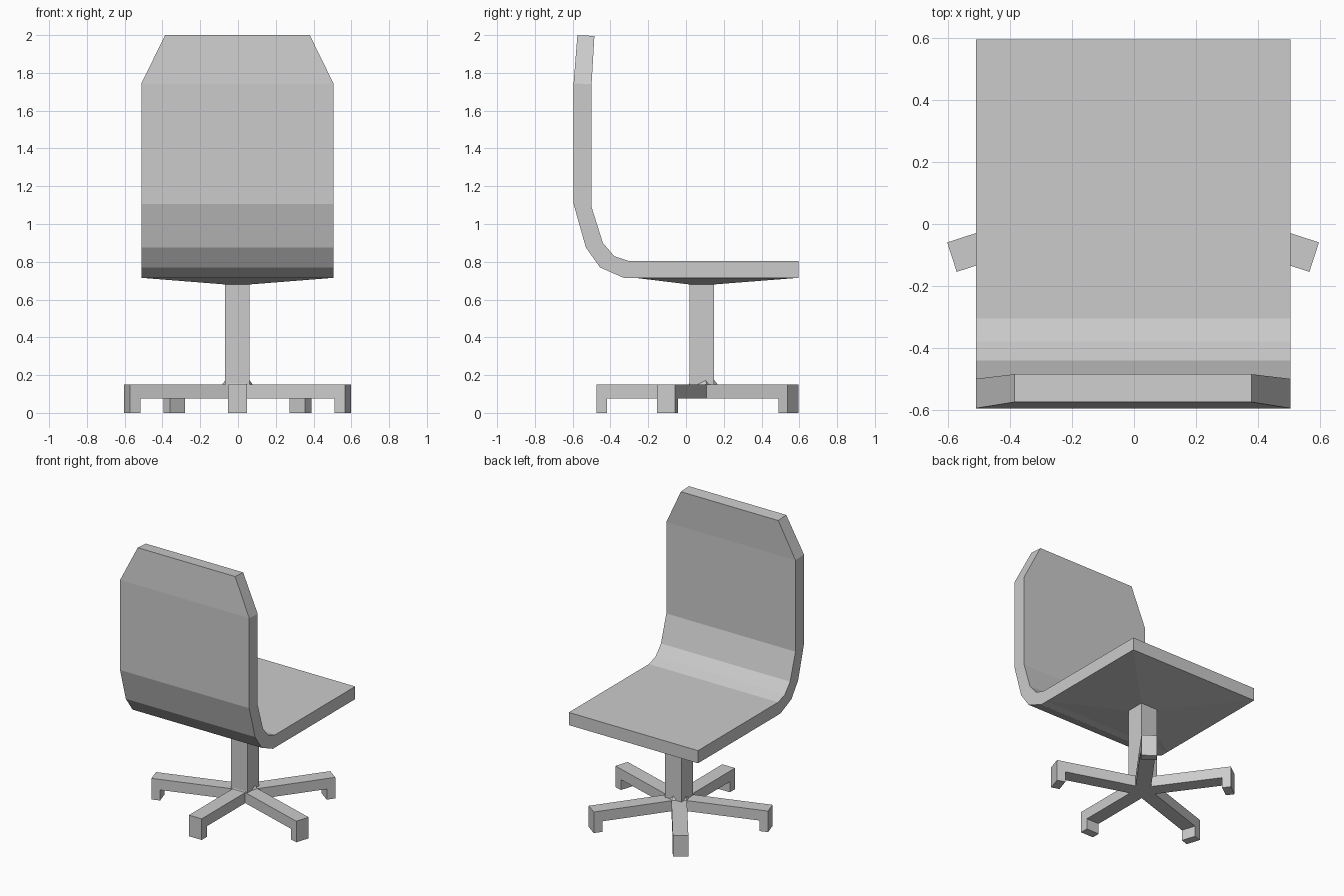
import bpy, bmesh
from math import sin, cos, tan, radians

if "Cube" in bpy.data.objects:
    bpy.data.objects.remove(bpy.data.objects["Cube"])

grey = bpy.data.materials.new("plain_grey")
grey.use_nodes = True
grey.diffuse_color = (0.6, 0.6, 0.6, 1)
grey.node_tree.nodes["Principled BSDF"].inputs["Base Color"].default_value = (0.6, 0.6, 0.6, 1)

CX, CY = -0.003, 0.083      # axis of the pedestal
HALF_LEG = 0.05             # half width of a leg


def loft(name, rings):
    """Skin a row of equal point rings and cap both ends."""
    bm = bmesh.new()
    rows = [[bm.verts.new(p) for p in ring] for ring in rings]
    n = len(rows[0])
    for a, b in zip(rows, rows[1:]):
        for i in range(n):
            j = (i + 1) % n
            bm.faces.new((a[i], a[j], b[j], b[i]))
    bm.faces.new(rows[0])
    bm.faces.new(rows[-1])
    bmesh.ops.recalc_face_normals(bm, faces=bm.faces)
    mesh = bpy.data.meshes.new(name)
    bm.to_mesh(mesh)
    bm.free()
    mesh.materials.append(grey)
    obj = bpy.data.objects.new(name, mesh)
    bpy.context.collection.objects.link(obj)
    return obj


def rectangle(x0, x1, y0, y1, z):
    return [(x0, y0, z), (x1, y0, z), (x1, y1, z), (x0, y1, z)]


# Bent seat and backrest: outer (y, z), inner (y, z), half width
sections = [
    ((0.595, 0.715), (0.595, 0.805), 0.508),
    ((-0.33, 0.715), (-0.305, 0.805), 0.508),
    ((-0.455, 0.77), (-0.38, 0.83), 0.508),
    ((-0.53, 0.875), (-0.44, 0.9), 0.508),
    ((-0.595, 1.105), (-0.5, 1.09), 0.508),
    ((-0.595, 1.745), (-0.5, 1.74), 0.508),
    ((-0.575, 2.0), (-0.485, 1.995), 0.383),
]
loft("seat_and_backrest", [
    [(CX - w, *outer), (CX + w, *outer), (CX + w, *inner), (CX - w, *inner)]
    for outer, inner, w in sections])

# Shallow pyramid under the seat, and the square column
h = 0.065
column = (CX - h, CX + h, CY - h, CY + h)
loft("seat_underside", [rectangle(CX - 0.508, CX + 0.508, -0.27, 0.595, 0.715),
                        rectangle(*column, 0.68)])
loft("column", [rectangle(*column, 0.12), rectangle(*column, 0.7)])


# Five-sided hub with a sloped collar
def pentagon(r, z):
    return [(CX + r * cos(radians(18 + 72 * i)), CY + r * sin(radians(18 + 72 * i)), z)
            for i in range(5)]


hub_radius = HALF_LEG / sin(radians(36))
loft("hub", [pentagon(hub_radius, 0.075), pentagon(hub_radius, 0.15), pentagon(0.06, 0.183)])

# Five legs, each with a short foot at its end
start = HALF_LEG / tan(radians(36))
reaches = {"front": (270, 0.558), "left": (342, 0.615), "back_left": (54, 0.598),
           "back_right": (126, 0.598), "right": (198, 0.615)}
for side, (angle, reach) in reaches.items():
    c, s = cos(radians(angle)), sin(radians(angle))
    profile = [(start, 0.15), (reach, 0.15), (reach, 0), (reach - 0.058, 0),
               (reach - 0.058, 0.075), (start, 0.075)]
    loft(side + "_leg", [
        [(CX + r * c - w * s, CY + r * s + w * c, z) for r, z in profile]
        for w in (-HALF_LEG, HALF_LEG)])
